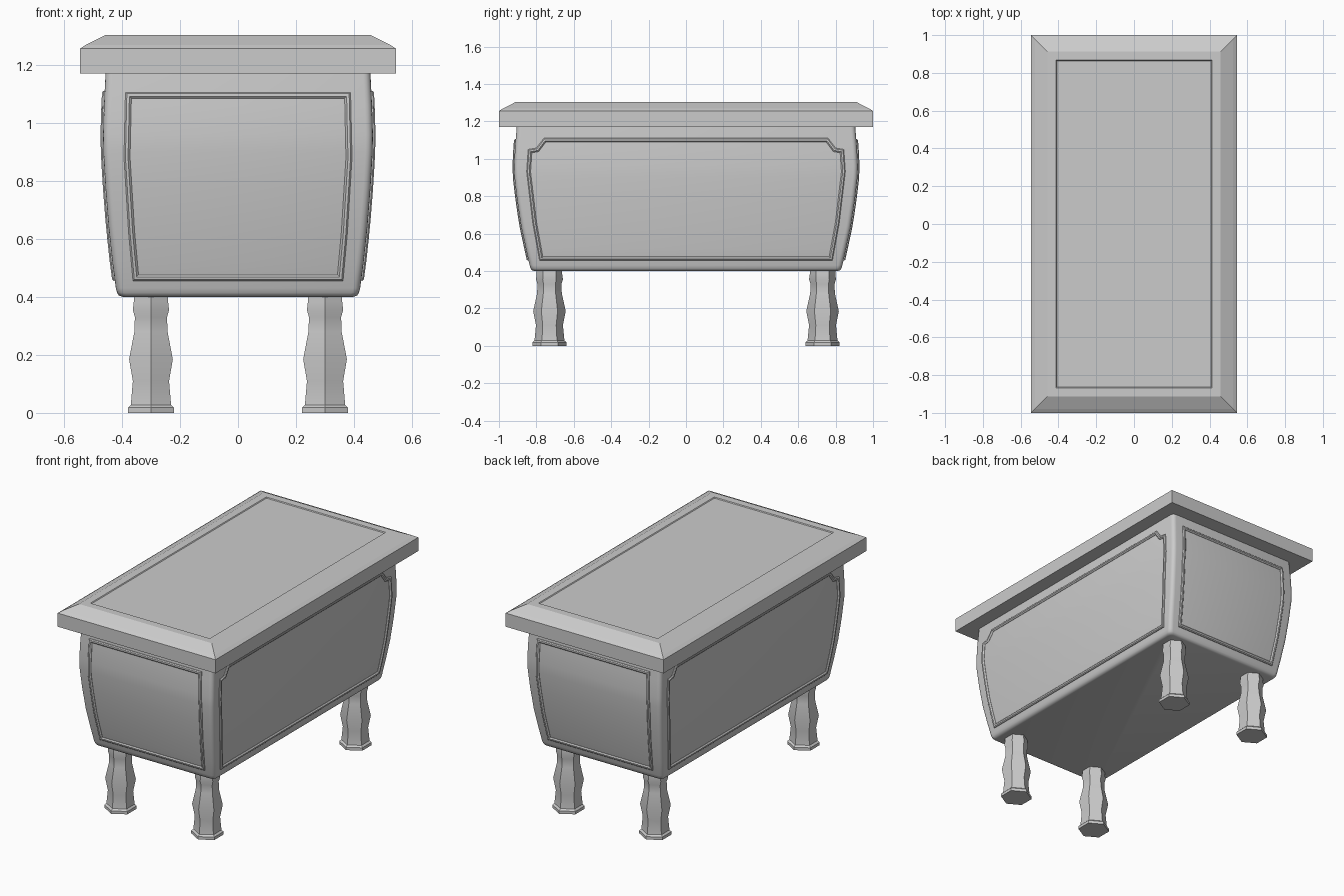
import bpy, bmesh, math
from mathutils import Vector

if "Cube" in bpy.data.objects:
    bpy.data.objects.remove(bpy.data.objects["Cube"])

# Body silhouette: (z, half width in x, half depth in y)
PROFILE = [(0.40, 0.398, 0.812), (0.404, 0.41, 0.824), (0.414, 0.417, 0.831), (0.43, 0.421, 0.836),
           (0.52, 0.433, 0.856), (0.64, 0.446, 0.882), (0.78, 0.457, 0.903), (0.90, 0.464, 0.917),
           (0.96, 0.465, 0.919), (1.06, 0.462, 0.914), (1.18, 0.456, 0.904)]


def half_sizes(z):
    for (z0, x0, y0), (z1, x1, y1) in zip(PROFILE, PROFILE[1:]):
        if z <= z1:
            t = (z - z0) / (z1 - z0)
            return x0 + (x1 - x0) * t, y0 + (y1 - y0) * t
    return PROFILE[-1][1:]


def loft(name, rings, closed=False, smooth=True):
    """Skin a list of equal-length vertex rings; cap the ends unless closed."""
    bm = bmesh.new()
    vr = [[bm.verts.new(p) for p in r] for r in rings]
    n = len(vr[0])
    pairs = list(zip(vr, vr[1:])) + ([(vr[-1], vr[0])] if closed else [])
    for a, b in pairs:
        for i in range(n):
            j = (i + 1) % n
            bm.faces.new((a[i], a[j], b[j], b[i]))
    if not closed:
        bm.faces.new(vr[0][::-1])
        bm.faces.new(vr[-1])
    bmesh.ops.recalc_face_normals(bm, faces=bm.faces)
    me = bpy.data.meshes.new(name)
    bm.to_mesh(me)
    bm.free()
    ob = bpy.data.objects.new(name, me)
    bpy.context.collection.objects.link(ob)
    if smooth:
        bpy.ops.object.select_all(action='DESELECT')
        ob.select_set(True)
        bpy.context.view_layer.objects.active = ob
        bpy.ops.object.shade_smooth_by_angle(angle=math.radians(35))
    return ob


def rect_ring(hx, hy, z, r=0.0, seg=4):
    if r == 0:
        return [(hx, hy, z), (-hx, hy, z), (-hx, -hy, z), (hx, -hy, z)]
    pts = []
    for k, (sx, sy) in enumerate([(1, 1), (-1, 1), (-1, -1), (1, -1)]):
        for s in range(seg + 1):
            a = math.pi / 2 * (k + s / seg)
            pts.append((sx * (hx - r) + r * math.cos(a), sy * (hy - r) + r * math.sin(a), z))
    return pts


def resample(pts, step=0.06):
    out = []
    for a, b in zip(pts, pts[1:] + pts[:1]):
        a, b = Vector(a), Vector(b)
        n = max(1, round((b - a).length / step))
        out += [a.lerp(b, i / n) for i in range(n)]
    return out


def inset(pts, d):
    """Mitred inward offset of a counter-clockwise outline."""
    out = []
    for i, p in enumerate(pts):
        e0 = (p - pts[i - 1]).normalized()
        e1 = (pts[(i + 1) % len(pts)] - p).normalized()
        n0, n1 = Vector((-e0.y, e0.x)), Vector((-e1.y, e1.x))
        out.append(p + (n0 + n1) * d / (1 + n0.dot(n1)))
    return out


def panel_trim(name, half_outline, along_x, sign):
    """Raised moulding that follows the bulging wall."""
    outline = resample(half_outline + [(-u, z) for u, z in reversed(half_outline)])
    rings = []
    for d, lift in [(0, -0.006), (0, 0.004), (0.005, 0.009), (0.014, 0.009), (0.021, 0.002), (0.021, -0.006)]:
        ring = []
        for u, z in inset(outline, d):
            hx, hy = half_sizes(z)
            ring.append((u, sign * (hy + lift), z) if along_x else (sign * (hx + lift), u, z))
        rings.append(ring)
    loft(name, rings, closed=True)


# Chest body
loft("chest_body", [rect_ring(hx, hy, z, 0.025) for z, hx, hy in PROFILE])

# Lid with chamfered rim and slightly sunken top panel
loft("lid", [rect_ring(*s) for s in [
    (0.545, 1.0, 1.17), (0.545, 1.0, 1.255), (0.525, 0.98, 1.268), (0.458, 0.913, 1.302),
    (0.412, 0.867, 1.302), (0.408, 0.863, 1.297)]], smooth=False)

# Panel mouldings on the four walls
end_outline = [(0.362, 0.455), (0.377, 0.62), (0.393, 0.88), (0.388, 1.105)]
side_outline = [(0.783, 0.455), (0.82, 0.66), (0.852, 0.93), (0.844, 1.05), (0.80, 1.057), (0.76, 1.11)]
panel_trim("front_panel_trim", end_outline, True, -1)
panel_trim("back_panel_trim", end_outline, True, 1)
panel_trim("right_panel_trim", side_outline, False, 1)
panel_trim("left_panel_trim", side_outline, False, -1)

# Six-sided turned legs: (z, radius)
LEG = [(0, 0.092), (0.018, 0.092), (0.028, 0.080), (0.11, 0.072), (0.185, 0.087), (0.28, 0.066),
       (0.33, 0.064), (0.355, 0.072), (0.385, 0.068), (0.41, 0.068)]
for side, sx in (("left", -1), ("right", 1)):
    for end, sy in (("front", -1), ("back", 1)):
        rings = [[(sx * 0.3 + r * math.sin(k * math.pi / 3), sy * 0.73 + r * math.cos(k * math.pi / 3), z)
                  for k in range(6)] for z, r in LEG]
        loft(f"{end}_{side}_leg", rings)
